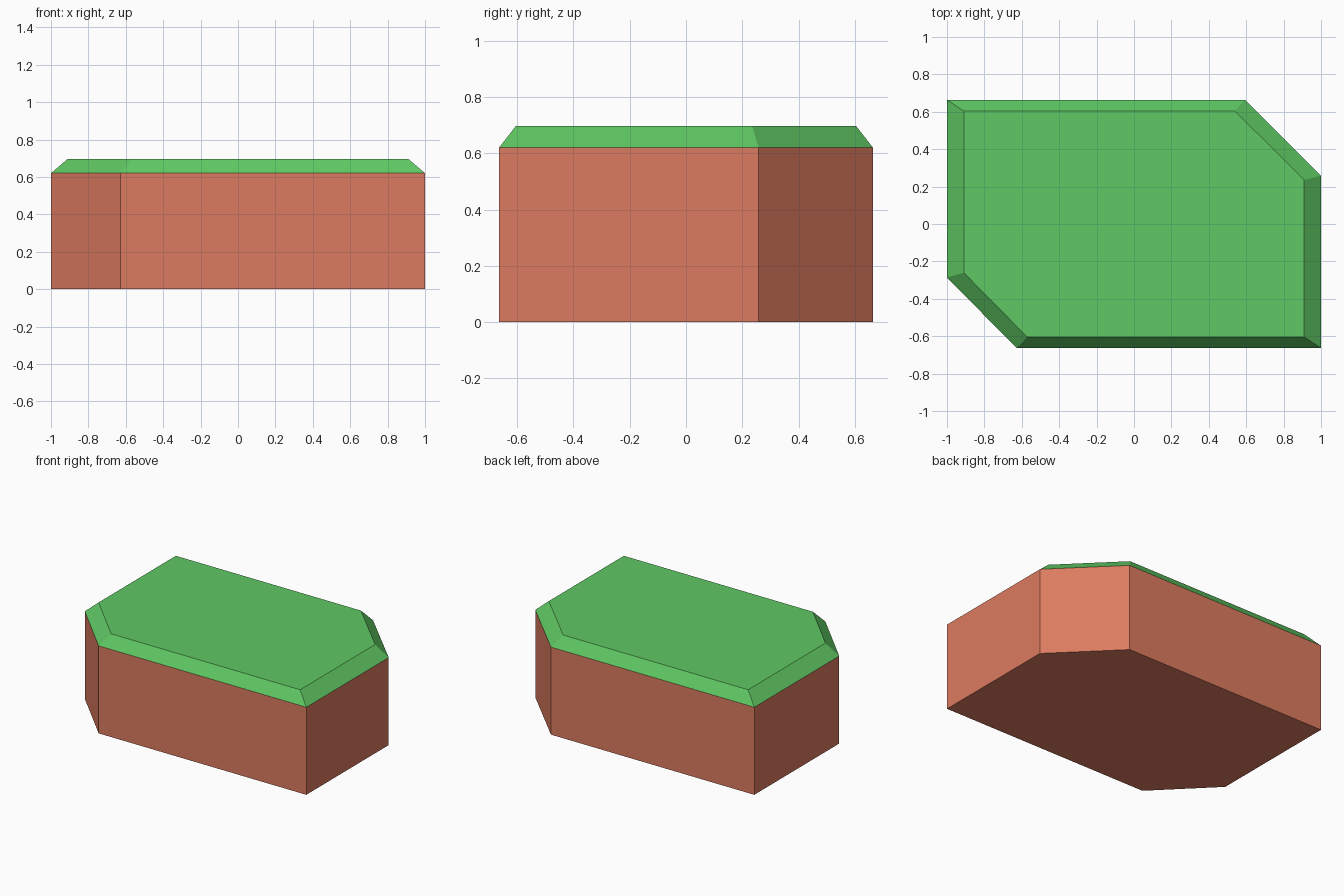
import bpy, bmesh

if "Cube" in bpy.data.objects:
    bpy.data.objects.remove(bpy.data.objects["Cube"])


def flat_colour(name, rgb):
    # sRGB 0-255 to linear
    lin = [((c / 255 + 0.055) / 1.055) ** 2.4 for c in rgb]
    m = bpy.data.materials.new(name)
    m.diffuse_color = (*lin, 1)
    m.use_nodes = True
    m.node_tree.nodes["Principled BSDF"].inputs["Base Color"].default_value = m.diffuse_color
    return m


dirt = flat_colour("dirt_brown", (220, 123, 96))
grass = flat_colour("grass_green", (95, 200, 99))

# Rectangle outline with two opposite corners cut off
outline = [(-1, -0.286), (-0.627, -0.664), (1, -0.664),
           (1, 0.258), (0.593, 0.664), (-1, 0.664)]
RIM, TOP, TAPER = 0.62, 0.697, 0.91

# Stacked outline rings: ground, rim, tapered top
bm = bmesh.new()
rings = [[bm.verts.new((x * s, y * s, z)) for x, y in outline]
         for z, s in ((0, 1), (RIM, 1), (TOP, TAPER))]
n = len(outline)
for low, high in zip(rings, rings[1:]):
    for i in range(n):
        j = (i + 1) % n
        bm.faces.new((low[i], low[j], high[j], high[i]))
bm.faces.new(rings[0][::-1])
bm.faces.new(rings[-1])

# Grass on everything above the rim
for f in bm.faces:
    f.material_index = int(f.calc_center_median().z > RIM)

me = bpy.data.meshes.new("ground_block")
bm.to_mesh(me)
bm.free()
me.materials.append(dirt)
me.materials.append(grass)
bpy.context.collection.objects.link(bpy.data.objects.new("ground_block", me))
